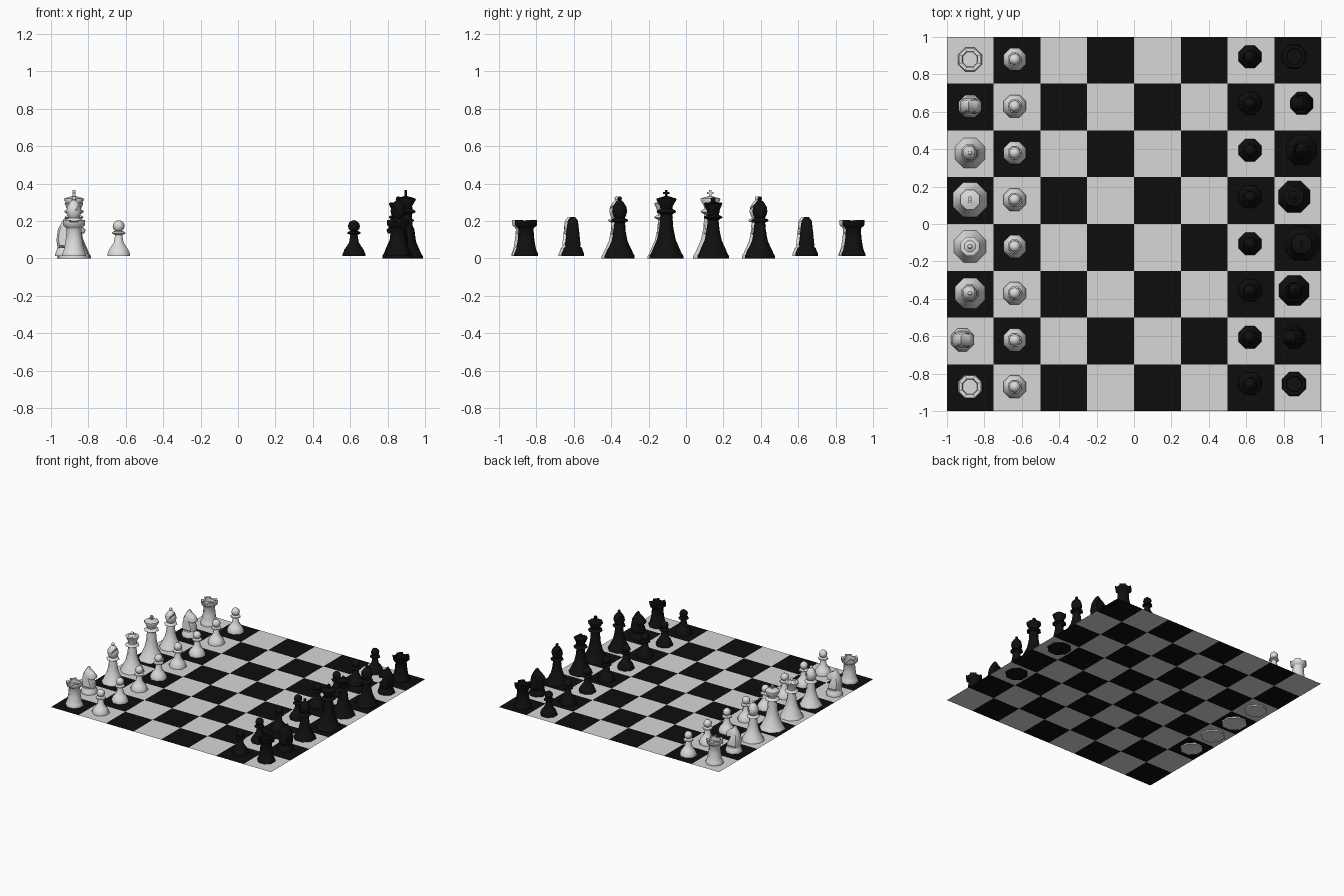
import bpy, bmesh, math
from mathutils import Matrix, Vector

if "Cube" in bpy.data.objects:
    bpy.data.objects.remove(bpy.data.objects["Cube"])


def material(name, v):
    m = bpy.data.materials.new(name)
    m.diffuse_color = (v, v, v, 1)
    m.use_nodes = True
    m.node_tree.nodes["Principled BSDF"].inputs["Base Color"].default_value = m.diffuse_color
    return m


LIGHT_SQ, DARK_SQ = material("light square", 0.68), material("dark square", 0.004)
WHITE, BLACK = material("white piece", 0.72), material("black piece", 0.005)
SIDES = 8


def lathe(bm, profile):
    """Revolve (radius, z) points into an eight-sided turning; returns rings of side faces."""
    rings, bands = [], []
    for r, z in profile:
        rings.append([bm.verts.new((1.04 * r * math.cos(a), 1.04 * r * math.sin(a), z))
                      for a in (math.tau * (i + 0.5) / SIDES for i in range(SIDES))])
    for lo, hi in zip(rings, rings[1:]):
        bands.append([bm.faces.new((lo[i], lo[(i + 1) % SIDES], hi[(i + 1) % SIDES], hi[i]))
                      for i in range(SIDES)])
    bm.faces.new(rings[0][::-1])
    bm.faces.new(rings[-1])
    return bands


def box(bm, size, loc):
    bmesh.ops.create_cube(bm, size=1, matrix=Matrix.Translation(loc) @ Matrix.Diagonal((*size, 1)))


def ball(bm, r, z):
    bmesh.ops.create_uvsphere(bm, u_segments=SIDES, v_segments=6, radius=r,
                              matrix=Matrix.Translation((0, 0, z)))


def finish(bm, name):
    bmesh.ops.recalc_face_normals(bm, faces=bm.faces[:])
    me = bpy.data.meshes.new(name)
    bm.to_mesh(me)
    bm.free()
    return me


def foot(r, z):
    """Stepped foot shared by every piece."""
    return [(r, z), (r, z + 0.013), (r * 0.9, z + 0.026), (r * 0.86, z + 0.034)]


def pawn():
    bm = bmesh.new()
    lathe(bm, foot(0.063, 0.012) + [(0.042, 0.062), (0.027, 0.085), (0.02, 0.125), (0.038, 0.133),
                                    (0.036, 0.14), (0.02, 0.147)])
    ball(bm, 0.032, 0.172)
    return finish(bm, "pawn")


def rook():
    bm = bmesh.new()
    bands = lathe(bm, foot(0.066, 0.012) + [(0.053, 0.06), (0.046, 0.1), (0.041, 0.155), (0.046, 0.165),
                                            (0.06, 0.175), (0.062, 0.193), (0.043, 0.193), (0.04, 0.175)])
    # battlements on alternate rim faces
    out = bmesh.ops.extrude_discrete_faces(bm, faces=bands[-2][0::2])["faces"]
    bmesh.ops.translate(bm, verts=list({v for f in out for v in f.verts}), vec=(0, 0, 0.013))
    return finish(bm, "rook")


def knight():
    bm = bmesh.new()
    lathe(bm, foot(0.063, 0.012) + [(0.05, 0.058)])
    # horse head: side outline in four layers, narrowed towards the cheeks
    outline = [(-.046, .05), (-.054, .095), (-.046, .155), (-.026, .193), (-.008, .22), (.006, .2),
               (.034, .183), (.062, .152), (.056, .134), (.036, .134), (.012, .142), (.026, .11),
               (.044, .075), (.044, .05)]
    mid = Vector((-0.005, 0.13))
    layers = []
    for y, s in ((-1, 0.78), (-0.5, 1), (0.5, 1), (1, 0.78)):
        ring = []
        for p in outline:
            q = mid + (Vector(p) - mid) * s
            ring.append(bm.verts.new((q.x, y * (0.044 - 0.11 * (q.y - 0.05)), q.y)))
        layers.append(ring)
    n = len(outline)
    for a, b in zip(layers, layers[1:]):
        for i in range(n):
            bm.faces.new((a[i], a[(i + 1) % n], b[(i + 1) % n], b[i]))
    bm.faces.new(layers[0])
    bm.faces.new(layers[-1])
    return finish(bm, "knight")


def bishop():
    bm = bmesh.new()
    lathe(bm, foot(0.084, 0) + [(0.062, 0.055), (0.045, 0.09), (0.034, 0.14), (0.029, 0.19), (0.048, 0.2),
                                (0.046, 0.207), (0.028, 0.215), (0.034, 0.225), (0.042, 0.25),
                                (0.038, 0.275), (0.022, 0.3), (0.008, 0.312)])
    me = finish(bm, "bishop")
    # slanted slit in the mitre
    cb = bmesh.new()
    bmesh.ops.create_cube(cb, size=1, matrix=Matrix.Translation((0.03, 0, 0.285))
                          @ Matrix.Rotation(math.radians(-55), 4, 'Y')
                          @ Matrix.Diagonal((0.07, 0.12, 0.008, 1)))
    cutter = bpy.data.objects.new("slit_cutter", finish(cb, "slit_cutter"))
    body = bpy.data.objects.new("mitre_body", me)
    for o in (cutter, body):
        o.hide_render = True
        bpy.context.collection.objects.link(o)
    mod = body.modifiers.new("slit", 'BOOLEAN')
    mod.operation, mod.object, mod.solver = 'DIFFERENCE', cutter, 'EXACT'
    bpy.context.view_layer.update()
    dg = bpy.context.evaluated_depsgraph_get()
    cut = bpy.data.meshes.new_from_object(body.evaluated_get(dg))
    bpy.data.objects.remove(body)
    bpy.data.objects.remove(cutter)
    bm = bmesh.new()
    bm.from_mesh(cut)
    ball(bm, 0.012, 0.32)
    return finish(bm, "bishop")


def queen():
    bm = bmesh.new()
    lathe(bm, foot(0.088, 0) + [(0.066, 0.058), (0.048, 0.095), (0.036, 0.15), (0.03, 0.205), (0.052, 0.217),
                                (0.05, 0.224), (0.032, 0.232), (0.033, 0.25), (0.052, 0.293),
                                (0.044, 0.298), (0.03, 0.294), (0.012, 0.306)])
    ball(bm, 0.013, 0.314)
    return finish(bm, "queen")


def king():
    bm = bmesh.new()
    lathe(bm, foot(0.095, 0) + [(0.07, 0.06), (0.052, 0.1), (0.039, 0.16), (0.033, 0.235), (0.054, 0.247),
                                (0.052, 0.255), (0.033, 0.265), (0.036, 0.28), (0.056, 0.313),
                                (0.054, 0.32), (0.012, 0.332)])
    box(bm, (0.014, 0.012, 0.042), (0, 0, 0.344))
    box(bm, (0.014, 0.034, 0.011), (0, 0, 0.35))
    return finish(bm, "king")


# board: a flat sheet of 8 x 8 squares
bm = bmesh.new()
bmesh.ops.create_grid(bm, x_segments=8, y_segments=8, size=1, matrix=Matrix.Translation((0, 0, 0.01)))
for f in bm.faces:
    c = f.calc_center_median()
    col, row = math.floor((c.x + 1) * 4), math.floor((c.y + 1) * 4)
    f.material_index = 1 - (col + row) % 2
board_mesh = bpy.data.meshes.new("board")
bm.to_mesh(board_mesh)
bm.free()
board_mesh.materials.append(LIGHT_SQ)
board_mesh.materials.append(DARK_SQ)
bpy.context.collection.objects.link(bpy.data.objects.new("board", board_mesh))

# pieces from +y to -y; x is given for each back-rank piece
makers = dict(pawn=pawn, rook=rook, knight=knight, bishop=bishop, queen=queen, king=king)
white_rank = [("rook", -.877), ("knight", -.877), ("bishop", -.877), ("king", -.877),
              ("queen", -.877), ("bishop", -.877), ("knight", -.917), ("rook", -.877)]
black_rank = [("rook", .856), ("knight", .897), ("bishop", .895), ("queen", .856),
              ("king", .897), ("bishop", .856), ("knight", .856), ("rook", .856)]
pieces = []
for side, mat, rank, pawn_x, y0, turn in (("white", WHITE, white_rank, -0.638, 0.88, 0),
                                          ("black", BLACK, black_rank, 0.62, 0.895, math.pi)):
    meshes = {k: make() for k, make in makers.items()}
    for me in meshes.values():
        me.materials.clear()
        me.materials.append(mat)
    for i, (kind, x) in enumerate(rank):
        for k, px in ((kind, x), ("pawn", pawn_x)):
            ob = bpy.data.objects.new(f"{side}_{k}_{i + 1}", meshes[k])
            ob.location = (px, y0 - 0.25 * i, 0)
            ob.rotation_euler.z = turn
            bpy.context.collection.objects.link(ob)
            pieces.append(ob)

# smooth turnings with crisp steps
for ob in pieces:
    ob.select_set(True)
bpy.context.view_layer.objects.active = pieces[0]
bpy.ops.object.shade_smooth_by_angle(angle=math.radians(50))
